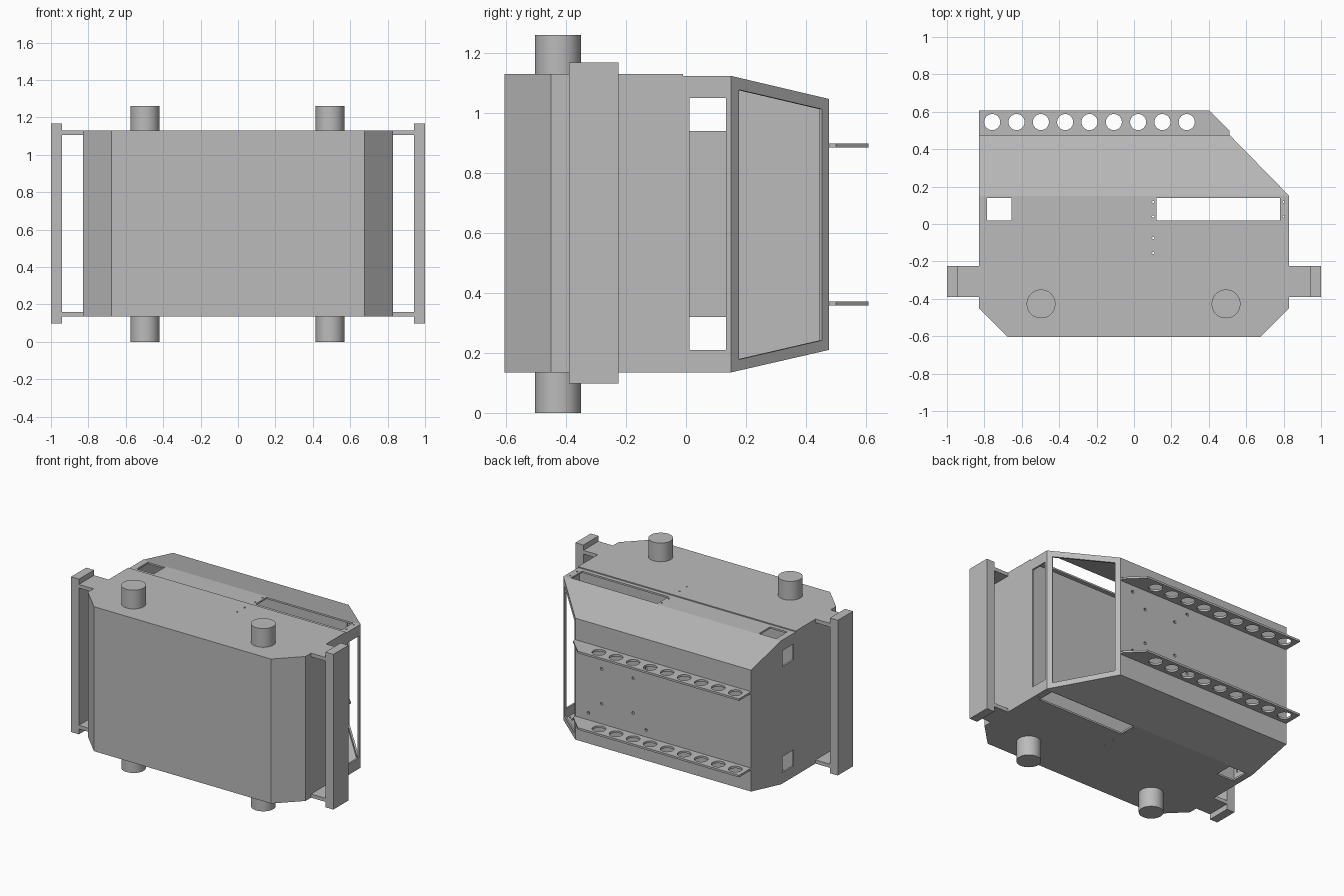
import bpy, bmesh, math
from mathutils import Vector, Matrix

if "Cube" in bpy.data.objects:
    bpy.data.objects.remove(bpy.data.objects["Cube"])

grey = bpy.data.materials.new("plain grey")
grey.diffuse_color = (0.5, 0.5, 0.5, 1)
grey.use_nodes = True
grey.node_tree.nodes["Principled BSDF"].inputs["Base Color"].default_value = grey.diffuse_color


def finish(name, bm):
    bmesh.ops.recalc_face_normals(bm, faces=bm.faces)
    me = bpy.data.meshes.new(name)
    bm.to_mesh(me)
    bm.free()
    me.materials.append(grey)
    ob = bpy.data.objects.new(name, me)
    bpy.context.collection.objects.link(ob)
    return ob


def add_box(bm, x0, x1, y0, y1, z0, z1):
    m = Matrix.Translation(((x0 + x1) / 2, (y0 + y1) / 2, (z0 + z1) / 2)) @ \
        Matrix.Diagonal((x1 - x0, y1 - y0, z1 - z0, 1))
    bmesh.ops.create_cube(bm, size=1, matrix=m)


def add_rod(bm, centre, r, length, axis='Z', n=12):
    rot = Matrix.Rotation(math.pi / 2, 4, 'X') if axis == 'Y' else Matrix()
    bmesh.ops.create_cone(bm, cap_ends=True, segments=n, radius1=r, radius2=r,
                          depth=length, matrix=Matrix.Translation(centre) @ rot)


def add_hull(bm, points):
    part = bmesh.new()
    for p in points:
        part.verts.new(p)
    bmesh.ops.convex_hull(part, input=part.verts)
    bmesh.ops.dissolve_limit(part, angle_limit=0.01, verts=part.verts, edges=part.edges)
    bmesh.ops.recalc_face_normals(part, faces=part.faces)
    me = bpy.data.meshes.new("tmp")
    part.to_mesh(me)
    part.free()
    bm.from_mesh(me)
    bpy.data.meshes.remove(me)


def prism(plan, z0, z1):
    return [(x, y, z) for x, y in plan for z in (z0, z1)]


def cut(ob, bm):
    tool = finish("cutter", bm)
    tool.hide_render = True
    mod = ob.modifiers.new("cut", 'BOOLEAN')
    mod.operation, mod.solver, mod.object = 'DIFFERENCE', 'EXACT', tool
    bpy.context.view_layer.objects.active = ob
    bpy.ops.object.modifier_apply(modifier=mod.name)
    bpy.data.objects.remove(tool)


# front block with chamfered corners
bm = bmesh.new()
add_hull(bm, prism([(-.83, -.01), (-.83, -.45), (-.675, -.605),
                    (.675, -.605), (.83, -.45), (.83, -.01)], .135, 1.131))
block = finish("front_block", bm)
bm = bmesh.new()
for y in (-.075, -.155):
    add_rod(bm, (.103, y, .63), .006, 1.2)
cut(block, bm)


# rear casing: hollow shell with tapering top and bottom
def casing_points(t, front):
    plan = [(-.83 + t, front), (.83 - t, front), (.83 - t, .15 - .4 * t),
            (-.83 + t, .15 - .4 * t)]
    back = [(.51 - .4 * t, .477 - t), (-.83 + t, .477 - t)]
    return prism(plan, .135 + t, 1.124 - t) + prism(back, .21 + t, 1.047 - t)


T = .012
bm = bmesh.new()
add_hull(bm, casing_points(0, -.01))
casing = finish("rear_casing", bm)
bm = bmesh.new()
add_hull(bm, casing_points(T, -.05))
cut(casing, bm)

# casing windows and screw holes
bm = bmesh.new()
for z0, z1 in ((.1, .16), (1.1, 1.15)):
    add_box(bm, -.785, -.655, .018, .14, z0, z1)
    add_box(bm, .12, .78, .018, .14, z0, z1)
    for x in (.103, .8):
        for y in (.04, .118):
            add_rod(bm, (x, y, (z0 + z1) / 2), .006, z1 - z0)
cut(casing, bm)
bm = bmesh.new()
add_box(bm, .81, .9, .012, .133, .21, 1.05)
for z0 in (.21, .94):
    add_box(bm, -.9, -.81, .012, .133, z0, z0 + .11)
for x, z in ((.31, .51), (.07, .51), (.41, .42), (-.03, .42)):
    for zz in (z, 1.26 - z):
        add_rod(bm, (x, .47, zz), .01, .06, 'Y')
normal = Vector((.327, .32, 0)).normalized() * .03
corners = [Vector((.83 - (y - .15) * .32 / .327, y, z))
           for y, z in ((.176, .178), (.176, 1.078), (.453, .242), (.453, 1.013))]
add_hull(bm, [c + s * normal for c in corners for s in (-1, 1)])
cut(casing, bm)

# perforated rear shelves
for name, z in (("lower_shelf", .358), ("upper_shelf", .885)):
    bm = bmesh.new()
    add_hull(bm, prism([(-.83, .476), (.51, .476), (.51, .5), (.4, .608),
                        (-.83, .608)], z, z + .014))
    shelf = finish(name, bm)
    bm = bmesh.new()
    for i in range(9):
        add_rod(bm, (-.758 + .13 * i, .545, z), .043, .1, n=32)
    cut(shelf, bm)

# side bars on thin arms
for name, s in (("left", -1), ("right", 1)):
    bm = bmesh.new()
    add_box(bm, *sorted((s * .94, s)), -.39, -.225, .098, 1.168)
    finish(name + "_side_bar", bm)
    for end, z in (("lower", .135), ("upper", 1.106)):
        bm = bmesh.new()
        add_box(bm, *sorted((s * .825, s * .945)), -.39, -.225, z, z + .025)
        finish(f"{name}_{end}_arm", bm)

# round feet and matching top posts
for side, x in (("left", -.497), ("right", .492)):
    for name, z in (("foot", .07), ("top_post", 1.19)):
        bm = bmesh.new()
        add_rod(bm, (x, -.427, z), .077, .14, n=48)
        ob = finish(f"{side}_{name}", bm)
        bpy.ops.object.select_all(action='DESELECT')
        ob.select_set(True)
        bpy.context.view_layer.objects.active = ob
        bpy.ops.object.shade_smooth_by_angle(angle=math.radians(30))
